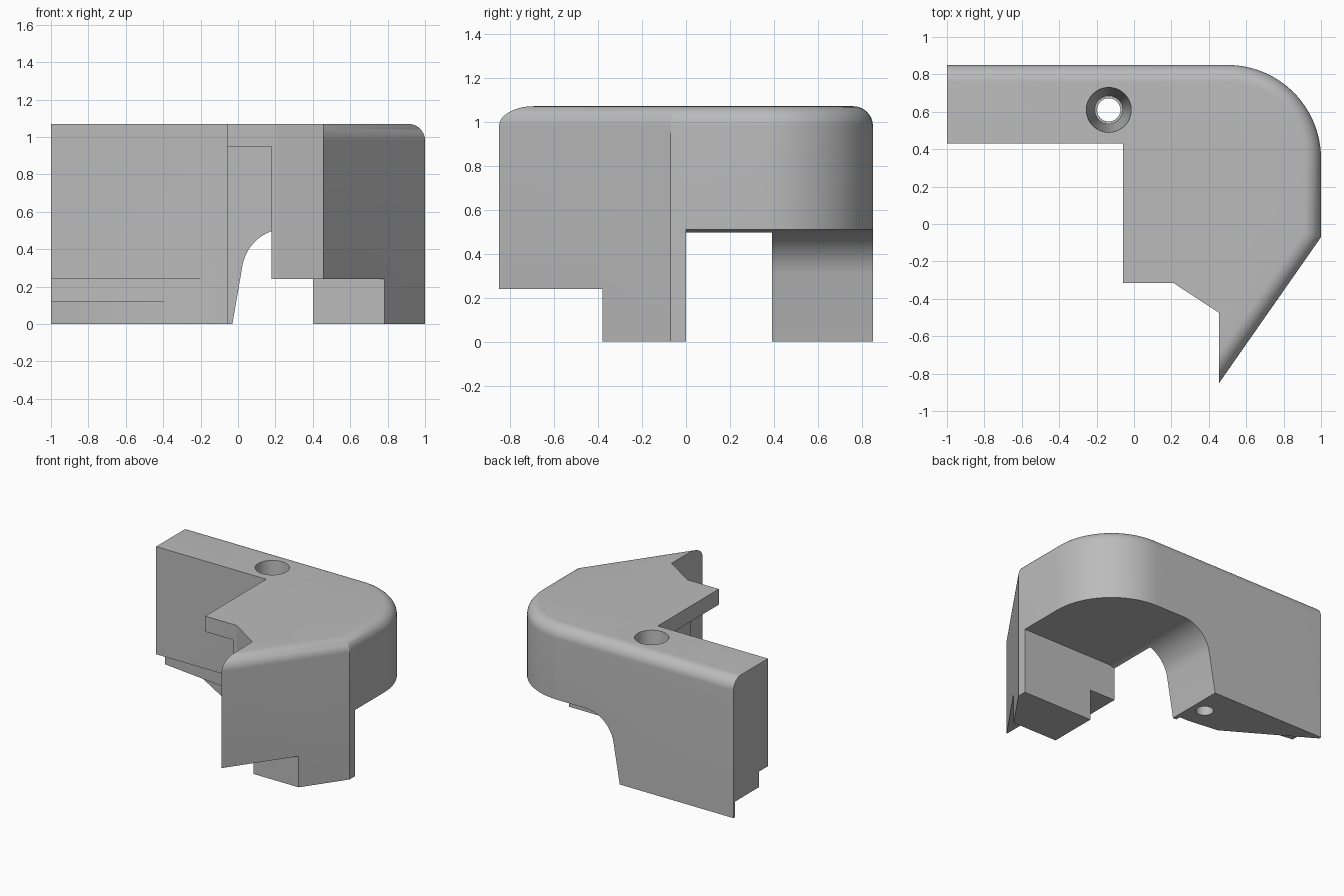
import bpy, bmesh
from math import sin, cos, radians, pi

cube = bpy.data.objects.get("Cube")
if cube:
    bpy.data.objects.remove(cube, do_unlink=True)

HEIGHT, ROUND = 1.07, 0.09

grey = bpy.data.materials.new("plain_grey")
grey.use_nodes = True
grey.diffuse_color = (0.5, 0.5, 0.5, 1)
grey.node_tree.nodes["Principled BSDF"].inputs["Base Color"].default_value = (0.5, 0.5, 0.5, 1)


def loft(name, rings):
    """Solid skinned through rings of matching points, capped at both ends."""
    bm = bmesh.new()
    loops = [[bm.verts.new(p) for p in ring] for ring in rings]
    for a, b in zip(loops, loops[1:]):
        for i in range(len(a)):
            j = (i + 1) % len(a)
            bm.faces.new((a[i], a[j], b[j], b[i]))
    bm.faces.new(loops[0])
    bm.faces.new(loops[-1])
    bmesh.ops.recalc_face_normals(bm, faces=bm.faces)
    mesh = bpy.data.meshes.new(name)
    bm.to_mesh(mesh)
    bm.free()
    mesh.materials.append(grey)
    obj = bpy.data.objects.new(name, mesh)
    bpy.context.collection.objects.link(obj)
    return obj


def plan_prism(name, pts, z0, z1):
    return loft(name, [[(x, y, z) for x, y in pts] for z in (z0, z1)])


def box(name, x0, x1, y0, y1, z0, z1):
    return plan_prism(name, [(x0, y0), (x1, y0), (x1, y1), (x0, y1)], z0, z1)


def turned(name, x, y, profile, n=48):
    return loft(name, [[(x + r * cos(2 * pi * i / n), y + r * sin(2 * pi * i / n), z)
                        for i in range(n)] for r, z in profile])


def outline(d):
    """Plan shape with the outer side moved inwards by d."""
    def slant(x):
        return (0.8197 * x - 0.8598 + d) / 0.5727
    pts = [(-1, 0.43), (-1, 0.85 - d)]
    for i in range(25):
        a = radians(90 - 90 * i / 24)
        pts.append((0.5 + (0.5 - d) * cos(a), 0.35 + (0.5 - d) * sin(a)))
    pts += [(1 - d, slant(1 - d)), (0.455, slant(0.455)), (0.455, -0.475),
            (0.21, -0.315), (-0.06, -0.315), (-0.06, 0.43)]
    return pts


# Main body with a rounded outer top edge
layers = [(0, 0)]
for i in range(11):
    a = radians(9 * i)
    layers.append((ROUND * (1 - cos(a)), HEIGHT - ROUND + ROUND * sin(a)))
body = loft("corner_bracket", [[(x, y, z) for x, y in outline(d)] for d, z in layers])
# Back wall stands slightly proud of the arm after the hollow is cut

# Arch profile running front to back
arch = [(-0.046, -0.1), (-0.03, 0)]
for i in range(19):
    a = radians(171 - 81 * i / 18)
    arch.append((0.26 + 0.24 * cos(a), 0.27 + 0.24 * sin(a)))
arch += [(1.2, 0.51), (1.2, -0.1)]

cutters = [
    # Hollow under the top plate
    box("hollow_cutter", -0.2, 0.18, -0.5, 0.39, -0.1, 0.95),
    # Side and back opening
    loft("arch_cutter", [[(x, y, z) for x, z in arch] for y in (0, 1.1)]),
    # Clearance below the front tip and beside the foot
    box("tip_cutter", 0.1, 1.2, -1, -0.38, -0.1, 0.24),
    box("foot_cutter", 0.1, 0.4, -0.6, 0.1, -0.1, 0.24),
    # Two slanted steps under the arm
    plan_prism("upper_step_cutter",
               [(-0.14, 0.3), (-0.14, 0.43), (-1.1, 0.553), (-1.1, 0.3)], -0.1, 0.24),
    plan_prism("lower_step_cutter",
               [(-0.28, 0.4), (-1.1, 0.89), (-1.1, 0.4)], -0.1, 0.12),
    # Tapered screw hole
    turned("screw_hole_cutter", -0.135, 0.61,
           [(0.062, -0.1), (0.062, 0.35), (0.075, 0.35), (0.12, HEIGHT), (0.123, 1.12)]),
]

bpy.ops.object.select_all(action="DESELECT")
bpy.context.view_layer.objects.active = body
body.select_set(True)
for cutter in cutters:
    cutter.hide_render = True
    mod = body.modifiers.new(cutter.name, "BOOLEAN")
    mod.operation = "DIFFERENCE"
    mod.solver = "EXACT"
    mod.object = cutter
    bpy.ops.object.modifier_apply(modifier=mod.name)
    bpy.data.objects.remove(cutter, do_unlink=True)

bpy.ops.object.shade_smooth_by_angle(angle=radians(25))
